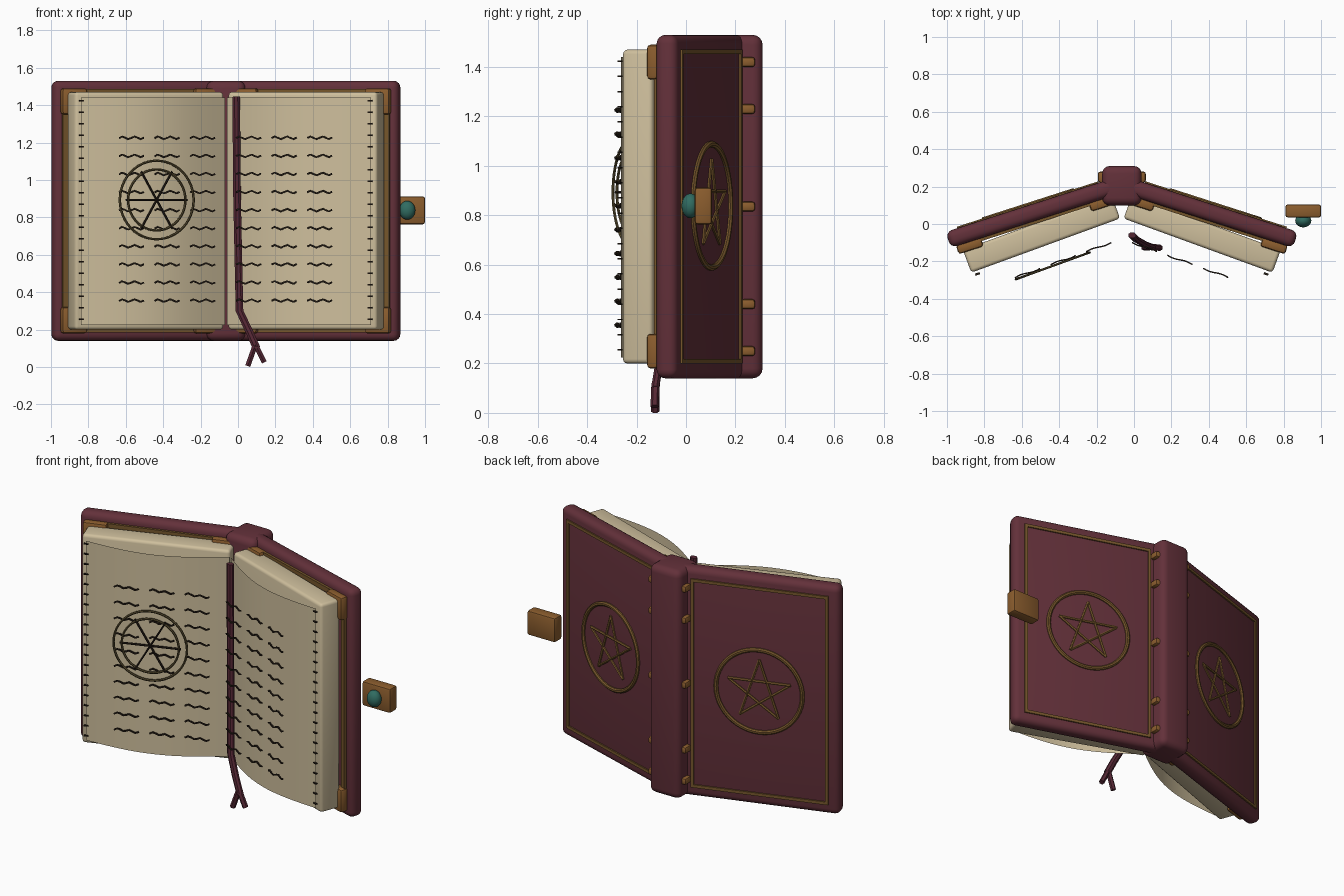
import bpy, bmesh, math
from mathutils import Matrix, Vector

if "Cube" in bpy.data.objects:
    bpy.data.objects.remove(bpy.data.objects["Cube"])

def material(name, r, g, b):
    m = bpy.data.materials.new(name)
    m.diffuse_color = (r, g, b, 1)
    m.use_nodes = True
    m.node_tree.nodes["Principled BSDF"].inputs["Base Color"].default_value = m.diffuse_color
    return m

LEATHER = material("maroon leather", 0.125, 0.03, 0.042)
RIBBON = material("ribbon red", 0.09, 0.02, 0.034)
PAGE = material("cream page", 0.62, 0.52, 0.335)
BRASS = material("brass", 0.26, 0.11, 0.027)
TRIM = material("dull brass trim", 0.18, 0.093, 0.024)
INK = material("ink", 0.02, 0.013, 0.008)
SIGIL = material("olive ink", 0.1, 0.075, 0.03)
GEM = material("teal gem", 0.03, 0.15, 0.12)

CX, Z0, Z1 = -0.065, 0.14, 1.53

def side_frame(s, degrees, y):
    """u runs from the spine outward, v toward the back, z up."""
    a = math.radians(degrees)
    c, n = math.cos(a), math.sin(a)
    return Matrix(((s * c, s * n, 0, CX), (-n, c, 0, y), (0, 0, 1, 0), (0, 0, 0, 1)))

def finish(name, bm, mat, frame=None, recalc=True):
    if frame:
        bm.transform(frame)
    if recalc:
        bmesh.ops.recalc_face_normals(bm, faces=bm.faces[:])
    me = bpy.data.meshes.new(name)
    bm.to_mesh(me)
    bm.free()
    me.materials.append(mat)
    ob = bpy.data.objects.new(name, me)
    bpy.context.collection.objects.link(ob)
    bpy.ops.object.select_all(action='DESELECT')
    bpy.context.view_layer.objects.active = ob
    ob.select_set(True)
    bpy.ops.object.shade_smooth_by_angle(angle=math.radians(35))
    return ob

def add_box(bm, lo, hi, bevel=0.0, segments=3):
    lo, hi = Vector(lo), Vector(hi)
    size = hi - lo
    part = bmesh.new()
    bmesh.ops.create_cube(part, size=1, matrix=Matrix.Translation((lo + hi) / 2) @ Matrix.Diagonal((*size, 1)))
    if bevel:
        bmesh.ops.bevel(part, geom=part.edges[:], offset=bevel, segments=segments, profile=0.5, affect='EDGES')
    me = bpy.data.meshes.new("part")
    part.to_mesh(me)
    part.free()
    bm.from_mesh(me)
    bpy.data.meshes.remove(me)

def add_tube(bm, pts, rw, rn, closed=False, sides=6, normal=(0, 1, 0)):
    """Sweep a cross-section along points lying across the normal."""
    pts, nrm = [Vector(p) for p in pts], Vector(normal)
    count, rings = len(pts), []
    for i, p in enumerate(pts):
        a = pts[i - 1] if closed or i else p
        b = pts[(i + 1) % count] if closed or i < count - 1 else p
        w = (b - a).cross(nrm).normalized()
        rings.append([bm.verts.new(p + w * rw * math.cos(t) + nrm * rn * math.sin(t))
                      for t in (2 * math.pi * (k + 0.5) / sides for k in range(sides))])
    for i in range(count if closed else count - 1):
        r, q = rings[i], rings[(i + 1) % count]
        for k in range(sides):
            bm.faces.new((r[k], r[(k + 1) % sides], q[(k + 1) % sides], q[k]))
    if not closed:
        bm.faces.new(rings[0])
        bm.faces.new(rings[-1])

def circle(u, v, z, r, n=48):
    return [(u + r * math.sin(2 * math.pi * i / n), v, z + r * math.cos(2 * math.pi * i / n)) for i in range(n)]

def add_frame(bm, u0, u1, z0, z1, v0, v1, w):
    for a, b in (((u0, z0), (u1, z0 + w)), ((u0, z1 - w), (u1, z1)),
                 ((u0, z0 + w), (u0 + w, z1 - w)), ((u1 - w, z0 + w), (u1, z1 - w))):
        add_box(bm, (a[0], v0, a[1]), (b[0], v1, b[1]))

# spine
bm = bmesh.new()
add_box(bm, (CX - 0.105, 0.1, Z0), (CX + 0.105, 0.31, Z1), 0.04, 4)
finish("spine", bm, LEATHER)

# raised bands joining spine and covers
bm = bmesh.new()
for z in (0.25, 0.44, 0.835, 1.23, 1.42):
    add_box(bm, (CX - 0.128, 0.222, z - 0.02), (CX + 0.128, 0.28, z + 0.02), 0.012, 2)
finish("spine_bands", bm, BRASS)

for s, side in ((-1, "left"), (1, "right")):
    cover = side_frame(s, 17.8, 0.213)
    page = side_frame(s, 20, 0.033)

    # cover board
    bm = bmesh.new()
    add_box(bm, (0.03, -0.045, Z0), (0.975, 0.045, Z1), 0.035, 4)
    finish(side + "_cover", bm, LEATHER, cover)

    # thin border, ring and star on the outside
    bm = bmesh.new()
    add_frame(bm, 0.115, 0.91, 0.2, 1.47, 0.04, 0.053, 0.018)
    add_tube(bm, circle(0.51, 0.047, 0.838, 0.25), 0.013, 0.013, True, 8)
    star = circle(0.51, 0.047, 0.838, 0.19, 5)
    for i in range(5):
        add_tube(bm, (star[i], star[(i + 2) % 5]), 0.008, 0.009)
    finish(side + "_cover_emblem", bm, TRIM, cover)

    # inner border and corner plates
    bm = bmesh.new()
    add_frame(bm, 0.1, 0.935, 0.185, 1.485, -0.06, -0.04, 0.03)
    finish(side + "_inner_border", bm, TRIM, cover)
    bm = bmesh.new()
    for u in (0.06, 0.805):
        for z in (0.18, 1.35):
            add_box(bm, (u, -0.09, z), (u + 0.14, -0.04, z + 0.14), 0.014, 2)
    finish(side + "_corner_plates", bm, BRASS, cover)

    # page block
    bm = bmesh.new()
    add_box(bm, (0.01, 0, 0.2), (0.857, 0.13, 1.47), 0.018, 3)
    finish(side + "_page_block", bm, PAGE, page)

    # bowed top sheet
    bm = bmesh.new()
    cols = []
    for i in range(17):
        t = i / 16
        v = -0.013 - 0.08 * math.sin(math.pi * t)
        cols.append([bm.verts.new((0.01 + 0.82 * t, v, z)) for z in (0.225, 1.44)])
    for a, b in zip(cols, cols[1:]):
        f = (a[0], b[0], b[1], a[1])
        bm.faces.new(f if s > 0 else f[::-1])
    finish(side + "_open_sheet", bm, PAGE, page, recalc=False)

    # wavy lines of writing and edge ticks
    bm = bmesh.new()
    for row in range(10):
        z = 0.355 + row * 0.0967
        for u in (0.17, 0.372, 0.575):
            u -= 0.003 if s > 0 else 0
            pts = [(u + 0.07 * (k / 4 - 1), -0.105 - 0.004 * math.sin(k * 0.8),
                    z + 0.007 * math.sin(k * 1.6 * s)) for k in range(9)]
            add_tube(bm, pts, 0.006, 0.005, sides=4)
    for k in range(20):
        z = 0.255 + k * 0.0615
        add_box(bm, (0.815, -0.024, z - 0.003), (0.84, -0.012, z + 0.003))
    finish(side + "_writing", bm, INK, page)

# drawn circle and spokes on the left page
page = side_frame(-1, 20, 0.033)
U, V, Z = 0.435, -0.115, 0.893
bm = bmesh.new()
for r in (0.21, 0.163):
    add_tube(bm, circle(U, V, Z, r), 0.007, 0.006, True)
finish("page_circle", bm, SIGIL, page)
bm = bmesh.new()
for k in range(3):
    a = k * math.pi / 3
    d = Vector((math.cos(a), 0, math.sin(a))) * 0.175
    c = Vector((U, V, Z))
    add_tube(bm, (c - d, c + d), 0.006, 0.006)
finish("page_spokes", bm, INK, page)

# ribbon bookmark with forked end
bm = bmesh.new()
add_tube(bm, ((-0.01, -0.06, 1.445), (-0.005, -0.065, 0.9), (0.008, -0.08, 0.3),
              (0.06, -0.11, 0.19), (0.1, -0.125, 0.1)), 0.022, 0.017, sides=8)
for end in ((0.052, -0.125, 0.005), (0.14, -0.127, 0.025)):
    add_tube(bm, ((0.093, -0.123, 0.12), end), 0.016, 0.017, sides=6)
finish("ribbon", bm, RIBBON)

# clasp and gem
bm = bmesh.new()
add_box(bm, (0.81, 0.035, 0.763), (1.0, 0.105, 0.912), 0.012, 2)
finish("clasp", bm, BRASS)
bm = bmesh.new()
bmesh.ops.create_uvsphere(bm, u_segments=24, v_segments=14, radius=1,
                          matrix=Matrix.Translation((0.905, 0.018, 0.838)) @ Matrix.Diagonal((0.043, 0.036, 0.05, 1)))
finish("clasp_gem", bm, GEM)
